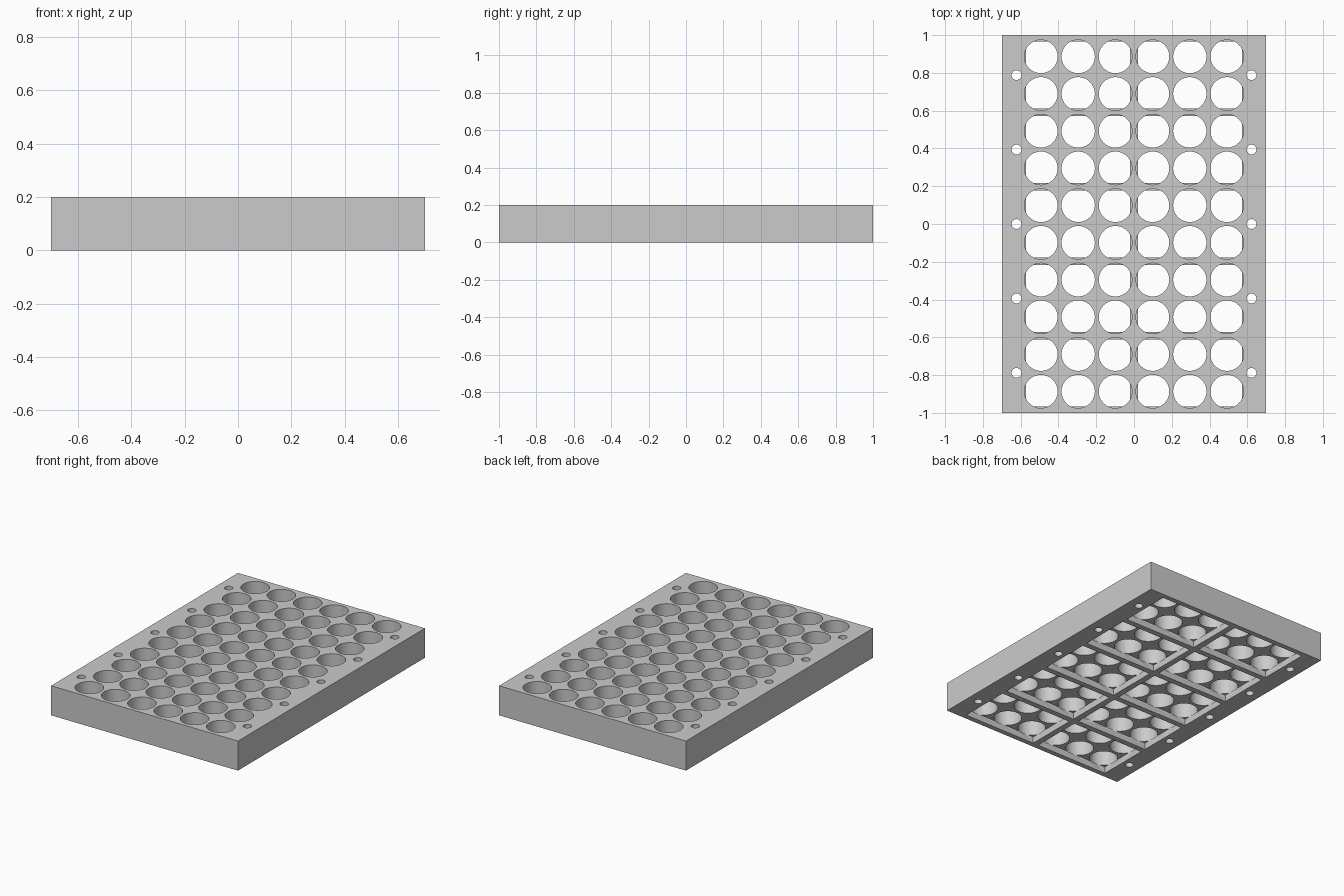
import bpy
import bmesh
from mathutils import Matrix, Vector

WIDTH, LENGTH, HEIGHT = 1.40, 2.0, 0.20
PITCH = 0.197          # spacing of the large holes
POCKET_DEPTH = 0.045   # recess height on the underside

if "Cube" in bpy.data.objects:
    bpy.data.objects.remove(bpy.data.objects["Cube"], do_unlink=True)

grey = bpy.data.materials.new("light grey")
grey.use_nodes = True
colour = (0.6, 0.6, 0.6, 1)
grey.diffuse_color = colour
grey.node_tree.nodes["Principled BSDF"].inputs["Base Color"].default_value = colour


def add_box(bm, x, y, z0, z1, sx, sy):
    place = Matrix.Translation((x, y, (z0 + z1) / 2))
    scale = Matrix.Diagonal(Vector((sx, sy, z1 - z0, 1)))
    bmesh.ops.create_cube(bm, size=1, matrix=place @ scale)


def add_cylinder(bm, x, y, z0, z1, radius, sides):
    bmesh.ops.create_cone(bm, cap_ends=True, segments=sides, radius1=radius,
                          radius2=radius, depth=z1 - z0,
                          matrix=Matrix.Translation((x, y, (z0 + z1) / 2)))


def make_object(name, bm):
    mesh = bpy.data.meshes.new(name)
    bm.to_mesh(mesh)
    bm.free()
    mesh.materials.append(grey)
    obj = bpy.data.objects.new(name, mesh)
    bpy.context.collection.objects.link(obj)
    return obj


# Solid block
bm = bmesh.new()
add_box(bm, 0, 0, 0, HEIGHT, WIDTH, LENGTH)
block = make_object("tray_block", bm)

# Large round holes, open from the top down to the pockets
holes = bmesh.new()
for column in range(6):
    for row in range(10):
        add_cylinder(holes, (column - 2.5) * PITCH, (row - 4.5) * PITCH,
                     POCKET_DEPTH - 0.001, HEIGHT + 0.05, 0.088, 64)

# Small screw holes along both long sides, right through
screws = bmesh.new()
for side in (-1, 1):
    for row in range(-2, 3):
        add_cylinder(screws, side * 0.622, row * 2 * PITCH,
                     -0.05, HEIGHT + 0.05, 0.026, 32)

# Rectangular pockets underneath, each joining three by two holes
pockets = bmesh.new()
for side in (-1, 1):
    for row in range(-2, 3):
        add_box(pockets, side * 1.5 * PITCH, row * 2 * PITCH,
                -0.05, POCKET_DEPTH, 0.55, 0.355)

# Cut everything out of the block, then drop the cutters
cutters = [make_object("hole_cutter", holes),
           make_object("screw_cutter", screws),
           make_object("pocket_cutter", pockets)]
for cutter in cutters:
    cutter.hide_render = True
    cut = block.modifiers.new(cutter.name, "BOOLEAN")
    cut.operation = "DIFFERENCE"
    cut.solver = "EXACT"
    cut.object = cutter

bpy.ops.object.select_all(action="DESELECT")
block.select_set(True)
bpy.context.view_layer.objects.active = block
for cutter in cutters:
    bpy.ops.object.modifier_apply(modifier=cutter.name)
    bpy.data.objects.remove(cutter, do_unlink=True)

# Smooth hole walls with crisp rims
bpy.ops.object.shade_smooth_by_angle(angle=0.52)
